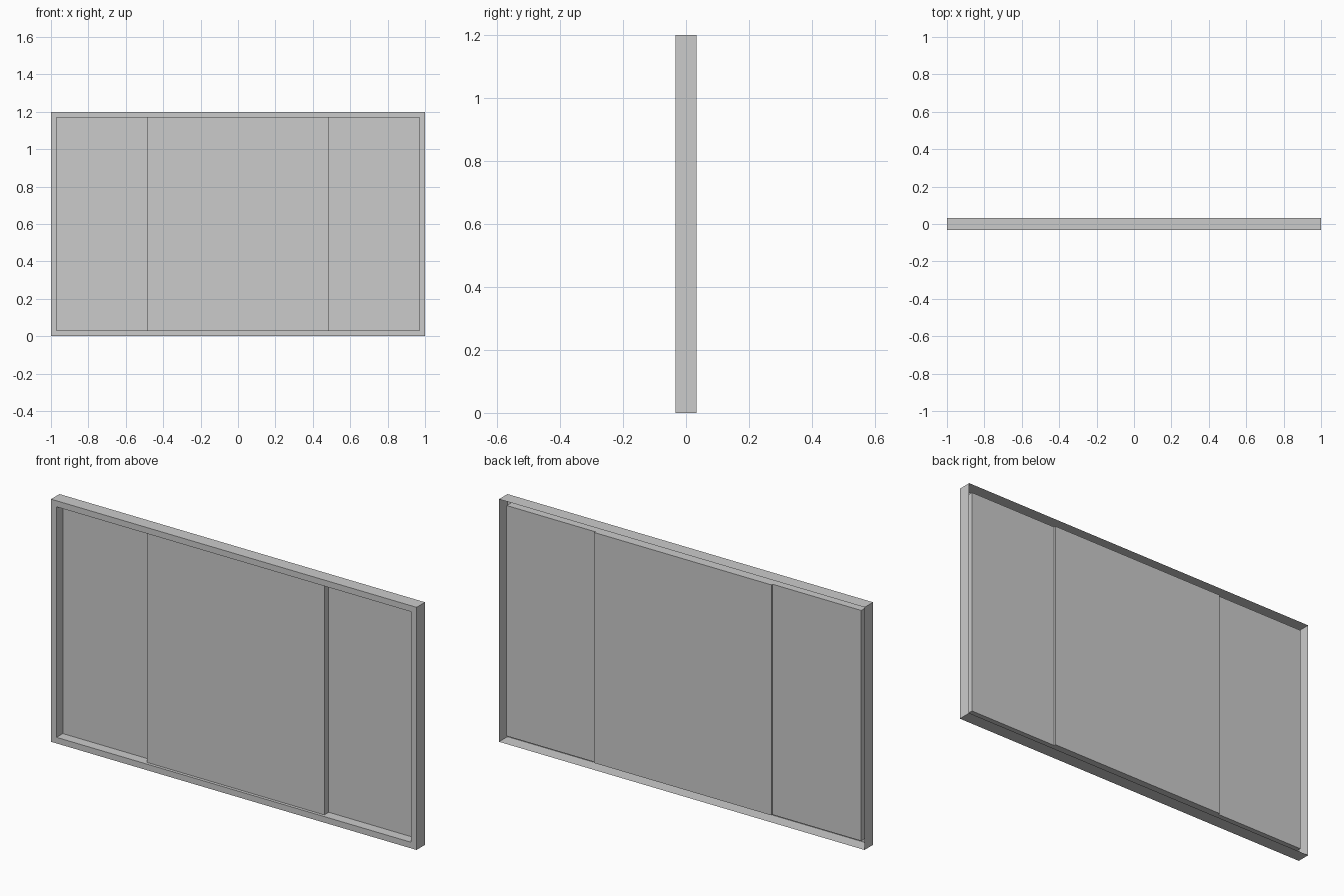
import bpy, bmesh

if "Cube" in bpy.data.objects:
    bpy.data.objects.remove(bpy.data.objects["Cube"])

W, H, D = 1.0, 1.2, 0.033      # half width, height, half depth
LIP = 0.03                     # width of the front border
PANE_Y = 0.016                 # depth of the recessed side panes
SPLIT = 0.485                  # half width of the centre panel


def make_object(name, bm):
    bmesh.ops.recalc_face_normals(bm, faces=bm.faces)
    mesh = bpy.data.meshes.new(name)
    bm.to_mesh(mesh)
    bm.free()
    obj = bpy.data.objects.new(name, mesh)
    bpy.context.collection.objects.link(obj)
    return obj


def rect_loop(bm, x0, x1, z0, z1, y):
    return [bm.verts.new((x, y, z)) for x, z in
            ((x0, z0), (x1, z0), (x1, z1), (x0, z1))]


# Frame: folded channel, open at the back (outer wall, front lip, inner wall)
bm = bmesh.new()
profile = [(0, D), (0, -D), (LIP, -D), (LIP, PANE_Y)]
loops = [rect_loop(bm, -W + i, W - i, i, H - i, y) for i, y in profile]
for a, b in zip(loops, loops[1:]):
    for k in range(4):
        n = (k + 1) % 4
        bm.faces.new((a[k], a[n], b[n], b[k]))
make_object("frame", bm)

# Recessed side panes
for name, x0, x1 in (("left_pane", -W + LIP, -SPLIT),
                     ("right_pane", SPLIT, W - LIP)):
    bm = bmesh.new()
    bm.faces.new(rect_loop(bm, x0, x1, LIP, H - LIP, PANE_Y))
    make_object(name, bm)

# Raised centre panel, proud of the panes on both sides
bm = bmesh.new()
front = rect_loop(bm, -SPLIT, SPLIT, LIP, H - LIP, -0.018)
back = rect_loop(bm, -SPLIT, SPLIT, LIP, H - LIP, 0.025)
bm.faces.new(front)
bm.faces.new(back)
for k in range(4):
    n = (k + 1) % 4
    bm.faces.new((front[k], front[n], back[n], back[k]))
make_object("centre_panel", bm)
